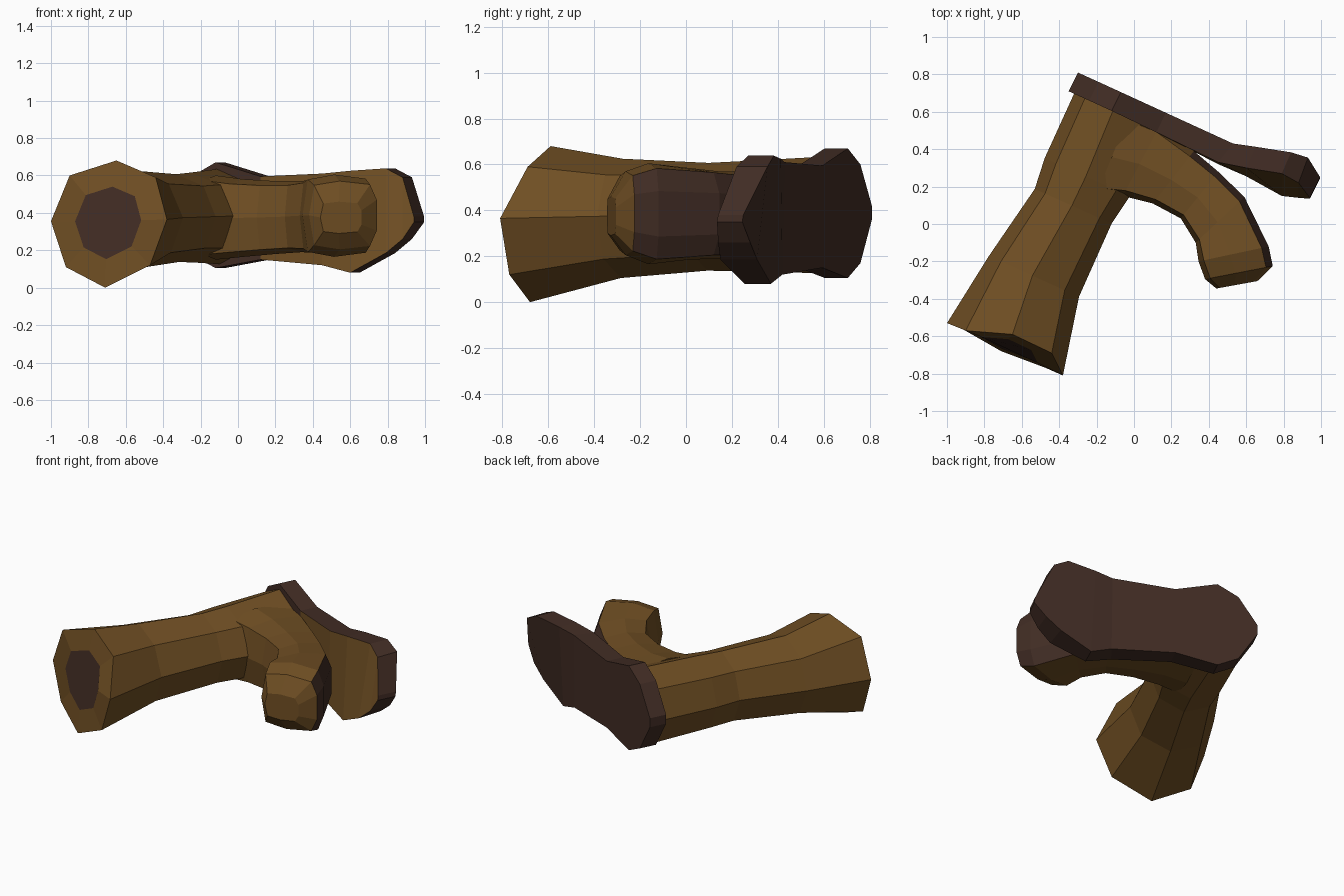
import bpy, bmesh, math
from mathutils import Vector

if "Cube" in bpy.data.objects:
    bpy.data.objects.remove(bpy.data.objects["Cube"])


def material(name, col):
    m = bpy.data.materials.new(name)
    m.diffuse_color = (*col, 1)
    m.use_nodes = True
    m.node_tree.nodes["Principled BSDF"].inputs["Base Color"].default_value = m.diffuse_color
    return m


LIGHT = material("light bark brown", (0.160, 0.077, 0.017))
DARK = material("dark wood brown", (0.054, 0.026, 0.018))


def loft(name, rings, dark, flat=None):
    """Skin closed rings; dark(i, j) picks the dark colour for segment i, side j.
    flat = first segment from which side 0 is built as one single face."""
    bm = bmesh.new()
    vs = [[bm.verts.new(p) for p in r] for r in rings]
    n = len(rings[0])
    for i in range(len(vs) - 1):
        for j in range(n):
            if flat is not None and j == 0 and i >= flat:
                continue
            k = (j + 1) % n
            f = bm.faces.new((vs[i][j], vs[i][k], vs[i + 1][k], vs[i + 1][j]))
            f.material_index = int(dark(i, j))
    if flat is not None:
        f = bm.faces.new([r[0] for r in vs[flat:]] + [r[1] for r in reversed(vs[flat:])])
        f.material_index = int(dark(flat, 0))
    for row, i in ((vs[0], -1), (vs[-1], len(vs))):
        f = bm.faces.new(row)
        f.material_index = int(dark(i, 0))
    bmesh.ops.recalc_face_normals(bm, faces=bm.faces)
    me = bpy.data.meshes.new(name)
    bm.to_mesh(me)
    bm.free()
    me.materials.append(LIGHT)
    me.materials.append(DARK)
    ob = bpy.data.objects.new(name, me)
    bpy.context.collection.objects.link(ob)
    return ob


# Trunk: eight-sided, flared uneven foot with a dark inset core
side = Vector((0.91, -0.41, 0))


def trunk_ring(c, r, rz, turn=2):
    angles = [math.radians(45 * k + turn) for k in range(8)]
    return [Vector(c) + side * r * math.cos(a) + Vector((0, 0, rz * math.sin(a)))
            for a in angles]


foot = [Vector(p) for p in (
    (-0.38, -0.81, 0.365), (-0.44, -0.69, 0.59), (-0.65, -0.59, 0.68),
    (-0.90, -0.57, 0.60), (-1.0, -0.53, 0.355), (-0.92, -0.56, 0.11),
    (-0.71, -0.68, 0.0), (-0.47, -0.77, 0.12))]
middle = Vector((-0.70, -0.65, 0.355))
trunk = [
    [middle.lerp(p, 0.57) for p in foot],
    foot,
    trunk_ring((-0.535, -0.28, 0.365), 0.265, 0.26),
    trunk_ring((-0.325, 0.095, 0.372), 0.226, 0.235),
    trunk_ring((-0.25, 0.25, 0.375), 0.25, 0.24),
    trunk_ring((-0.10, 0.615, 0.38), 0.235, 0.255),
]
loft("trunk", trunk, lambda i, j: i == -1)

# Side branch: bends forward, its outer side is dark, its end is a blunt wedge
profile = [(1, -0.45), (1, 0.45), (0.8, 0.9), (-0.1, 1), (-0.85, 0.88),
           (-1, 0), (-0.85, -0.88), (-0.1, -1), (0.8, -0.9)]
stations = [  # inner xy, outer xy, z low, z high
    ((-0.2, 0.16), (-0.02, 0.60), 0.15, 0.60),
    ((-0.06, 0.15), (0.14, 0.53), 0.165, 0.58),
    ((0.1, 0.11), (0.32, 0.39), 0.18, 0.57),
    ((0.25, 0.03), (0.45, 0.28), 0.19, 0.57),
    ((0.33, -0.1), (0.59, 0.145), 0.185, 0.585),
    ((0.345, -0.2), (0.72, -0.12), 0.165, 0.605),
    ((0.38, -0.295), (0.742, -0.225), 0.205, 0.57),
    ((0.44, -0.345), (0.66, -0.305), 0.29, 0.46),
]
branch = []
for (ix, iy), (ox, oy), lo, hi in stations:
    branch.append([Vector(((ix + ox) / 2 + s * (ox - ix) / 2,
                           (iy + oy) / 2 + s * (oy - iy) / 2,
                           (lo + hi) / 2 + z * (hi - lo) / 2))
                   for s, z in profile])
loft("side_branch", branch, lambda i, j: 2 <= i <= 5 and j in (0, 1, 8))

# Cut plate: bent slab across the trunk top, light bark on its inner face
slab = [  # outer x, y low, y high; inner x, y low, y high; z low, z high
    (-0.30, 0.81, 0.81, -0.35, 0.71, 0.71, 0.36, 0.42),
    (-0.19, 0.76, 0.76, -0.24, 0.66, 0.66, 0.17, 0.60),
    (-0.07, 0.705, 0.705, -0.12, 0.605, 0.605, 0.105, 0.67),
    (0.17, 0.595, 0.595, 0.12, 0.49, 0.49, 0.15, 0.595),
    (0.53, 0.42, 0.43, 0.45, 0.32, 0.33, 0.12, 0.61),
    (0.65, 0.37, 0.413, 0.60, 0.255, 0.30, 0.08, 0.625),
    (0.84, 0.31, 0.383, 0.79, 0.15, 0.27, 0.185, 0.638),
    (0.93, 0.28, 0.355, 0.88, 0.14, 0.22, 0.26, 0.59),
    (0.995, 0.245, 0.25, 0.94, 0.135, 0.14, 0.35, 0.38),
]
plate = [[Vector((ox, ol, lo)), Vector((ox, oh, hi)),
          Vector((ix, ih, hi)), Vector((ix, il, lo))]
         for ox, ol, oh, ix, il, ih, lo, hi in slab]
loft("cut_plate", plate, lambda i, j: not (j == 2 and 3 <= i <= 7), flat=5)
